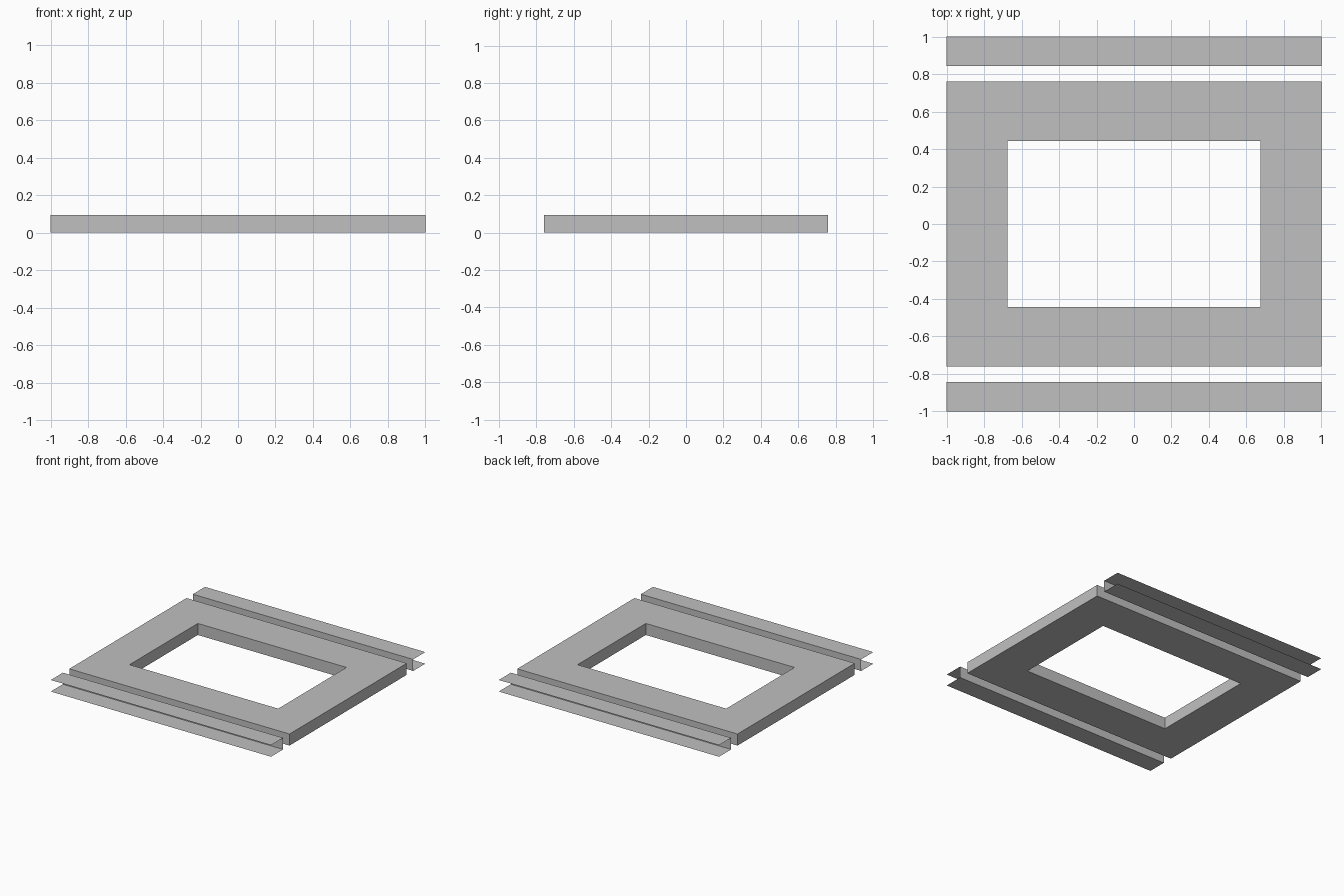
import bpy
import bmesh

cube = bpy.data.objects.get("Cube")
if cube:
    bpy.data.objects.remove(cube, do_unlink=True)

HEIGHT = 0.095

grey = bpy.data.materials.new("light_grey")
grey.use_nodes = True
colour = (0.527, 0.527, 0.527, 1)
grey.diffuse_color = colour
grey.node_tree.nodes["Principled BSDF"].inputs["Base Color"].default_value = colour


def add_object(name, bm):
    mesh = bpy.data.meshes.new(name)
    bm.to_mesh(mesh)
    bm.free()
    mesh.materials.append(grey)
    obj = bpy.data.objects.new(name, mesh)
    bpy.context.collection.objects.link(obj)
    return obj


def rectangle(bm, x, y, z):
    return [bm.verts.new((sx * x, sy * y, z))
            for sx, sy in ((-1, -1), (1, -1), (1, 1), (-1, 1))]


# Flat frame with a rectangular opening: loops run around its cross-section
bm = bmesh.new()
loops = [rectangle(bm, x, y, z) for x, y, z in (
    (1, 0.76, 0), (1, 0.76, HEIGHT), (0.675, 0.443, HEIGHT), (0.675, 0.443, 0))]
for a, b in zip(loops, loops[1:] + loops[:1]):
    for i in range(4):
        j = (i + 1) % 4
        bm.faces.new((a[i], a[j], b[j], b[i]))
bmesh.ops.recalc_face_normals(bm, faces=bm.faces)
add_object("frame", bm)


# Thin sheet channels, open to the outside, along the front and back
def add_channel(name, side):
    bm = bmesh.new()
    profile = ((1, HEIGHT), (0.843, HEIGHT), (0.843, 0), (1, 0))
    rows = [[bm.verts.new((x, side * y, z)) for x in (-1, 1)] for y, z in profile]
    for a, b in zip(rows, rows[1:]):
        bm.faces.new((a[0], a[1], b[1], b[0]))
    # Keep the outer side of the sheet facing up on the top flange
    bm.normal_update()
    bm.faces.ensure_lookup_table()
    if bm.faces[0].normal.z < 0:
        bmesh.ops.reverse_faces(bm, faces=bm.faces)
    add_object(name, bm)


add_channel("front_channel", -1)
add_channel("back_channel", 1)
